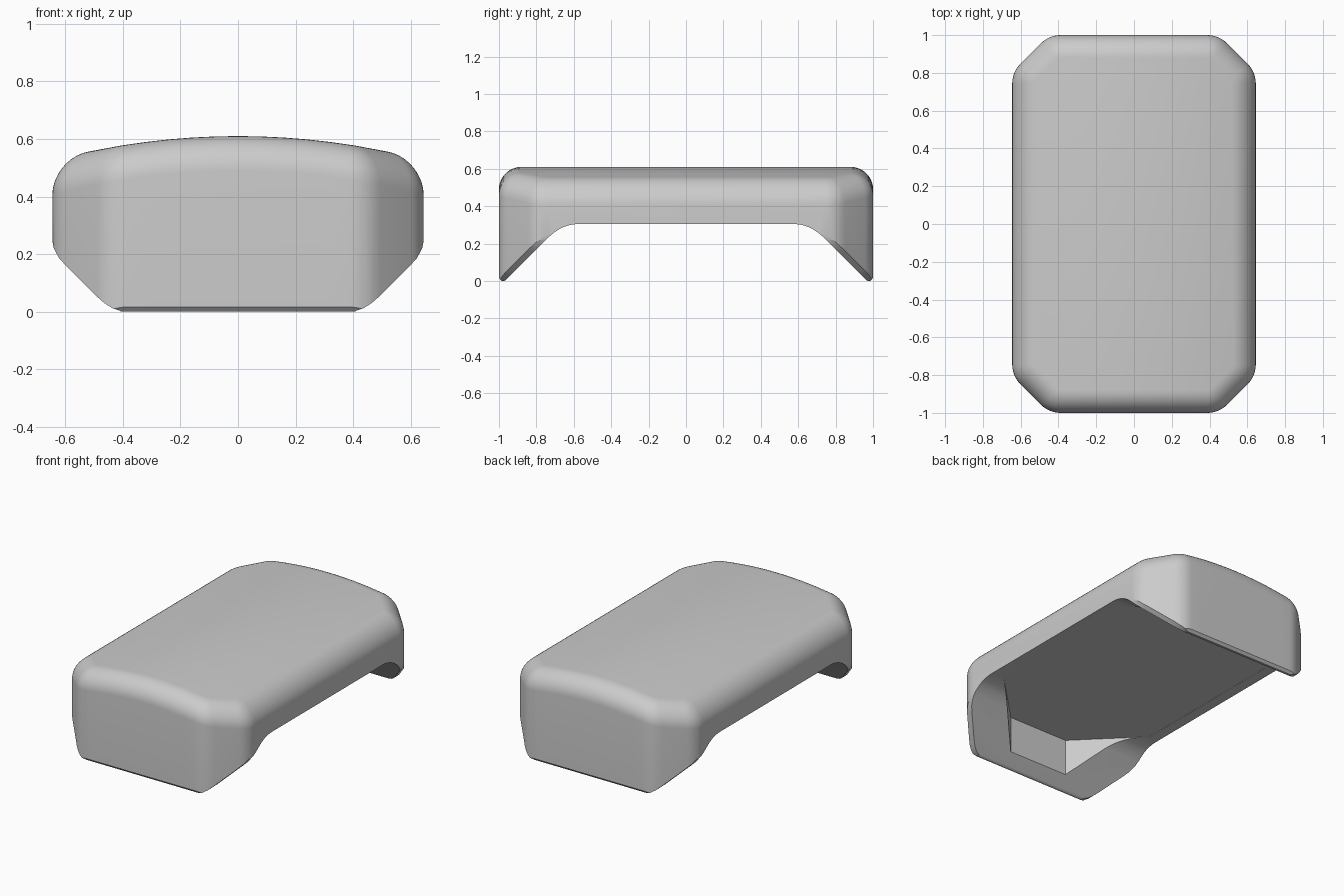
import bpy, bmesh, math

if "Cube" in bpy.data.objects:
    bpy.data.objects.remove(bpy.data.objects["Cube"])

gray = bpy.data.materials.new("plain_gray")
gray.diffuse_color = (0.6, 0.6, 0.6, 1)
gray.use_nodes = True
gray.node_tree.nodes["Principled BSDF"].inputs["Base Color"].default_value = gray.diffuse_color


def make_object(name, bm):
    bmesh.ops.recalc_face_normals(bm, faces=bm.faces[:])
    mesh = bpy.data.meshes.new(name)
    bm.to_mesh(mesh)
    bm.free()
    mesh.materials.append(gray)
    ob = bpy.data.objects.new(name, mesh)
    bpy.context.collection.objects.link(ob)
    return ob


def mirrored(half):
    return half + [(-a, b) for a, b in reversed(half)]


def prism(name, outline, place, low, high):
    """Extrude a 2D outline; place(a, b, depth) returns the 3D point."""
    bm = bmesh.new()
    lo = [bm.verts.new(place(a, b, low)) for a, b in outline]
    hi = [bm.verts.new(place(a, b, high)) for a, b in outline]
    n = len(outline)
    for i in range(n):
        j = (i + 1) % n
        bm.faces.new((lo[i], lo[j], hi[j], hi[i]))
    bm.faces.new(lo)
    bm.faces.new(hi)
    return make_object(name, bm)


def boolean(target, cutter, operation):
    mod = target.modifiers.new("cut", 'BOOLEAN')
    mod.operation = operation
    mod.solver = 'EXACT'
    mod.object = cutter
    bpy.context.view_layer.objects.active = target
    bpy.ops.object.modifier_apply(modifier=mod.name)
    bpy.data.objects.remove(cutter)


# Rounded octagonal plan, inset as the domed top rolls over
HALF_X, HALF_Y, CORNER_X, CORNER_Y = 0.645, 1.0, 0.45, 0.805
CORNER_R, EDGE_R = 0.15, 0.12
TAN = math.tan(math.pi / 8)


def plan(inset):
    r = CORNER_R - inset
    centers = [(HALF_X - CORNER_R, CORNER_Y - TAN * CORNER_R),
               (CORNER_X - TAN * CORNER_R, HALF_Y - CORNER_R)]
    quarter = []
    for k, (cx, cy) in enumerate(centers):
        for s in range(7):
            a = math.radians(45 * k + 7.5 * s)
            quarter.append((cx + r * math.cos(a), cy + r * math.sin(a)))
    quarter += [(x, HALF_Y - inset) for x in (0.32, 0.24, 0.16, 0.08)]
    far = quarter + [(0, HALF_Y - inset)] + [(-x, y) for x, y in reversed(quarter)]
    return far + [(x, -y) for x, y in reversed(far)]


def dome(x):
    return 0.61 - 0.2 * x * x


bm = bmesh.new()
rings = [[bm.verts.new((x, y, -0.1)) for x, y in plan(0)]]
for s in range(11):
    t = math.radians(9 * s)
    rings.append([bm.verts.new((x, y, dome(x) - EDGE_R * (1 - math.sin(t))))
                  for x, y in plan(EDGE_R * (1 - math.cos(t)))])
n = len(rings[0])
for a, b in zip(rings, rings[1:]):
    for i in range(n):
        j = (i + 1) % n
        bm.faces.new((a[i], a[j], b[j], b[i]))
bm.faces.new(rings[0])
top = rings[-1]
for i in range(n // 2 - 1):
    bm.faces.new((top[i], top[i + 1], top[n - 2 - i], top[n - 1 - i]))
shell = make_object("cover_shell", bm)

# Side profile: end legs with curved, sloping undersides
side = mirrored([(1.05, 0.8), (1.05, 0.07), (0.985, 0), (0.972, 0), (0.962, 0.006),
                 (0.73, 0.238), (0.712, 0.253), (0.693, 0.267), (0.672, 0.28),
                 (0.65, 0.29), (0.625, 0.298), (0.597, 0.303), (0.57, 0.305)])
boolean(shell, prism("side_profile", side, lambda a, b, d: (d, a, b), -0.8, 0.8), 'INTERSECT')

# Front profile: trimmed lower corners of the legs
front = mirrored([(0.8, 0.8), (0.8, 0.26), (0.648, 0.26), (0.64, 0.22), (0.622, 0.186),
                  (0.6, 0.162), (0.49, 0.052), (0.465, 0.03), (0.437, 0.012),
                  (0.41, 0.003), (0.38, -0.05)])
boolean(shell, prism("front_profile", front, lambda a, b, d: (a, d, b), -1.2, 1.2), 'INTERSECT')

# Octagonal pocket behind each leg
pocket = mirrored([(0.215, -0.9), (0.575, -0.54), (0.575, 0.54), (0.215, 0.9)])
boolean(shell, prism("pocket", pocket, lambda a, b, d: (a, b, d), -0.2, 0.306), 'DIFFERENCE')

# Smooth rounded surfaces, sharp cut edges
bpy.ops.object.select_all(action='DESELECT')
shell.select_set(True)
bpy.context.view_layer.objects.active = shell
bpy.ops.object.shade_smooth_by_angle(angle=math.radians(25))
